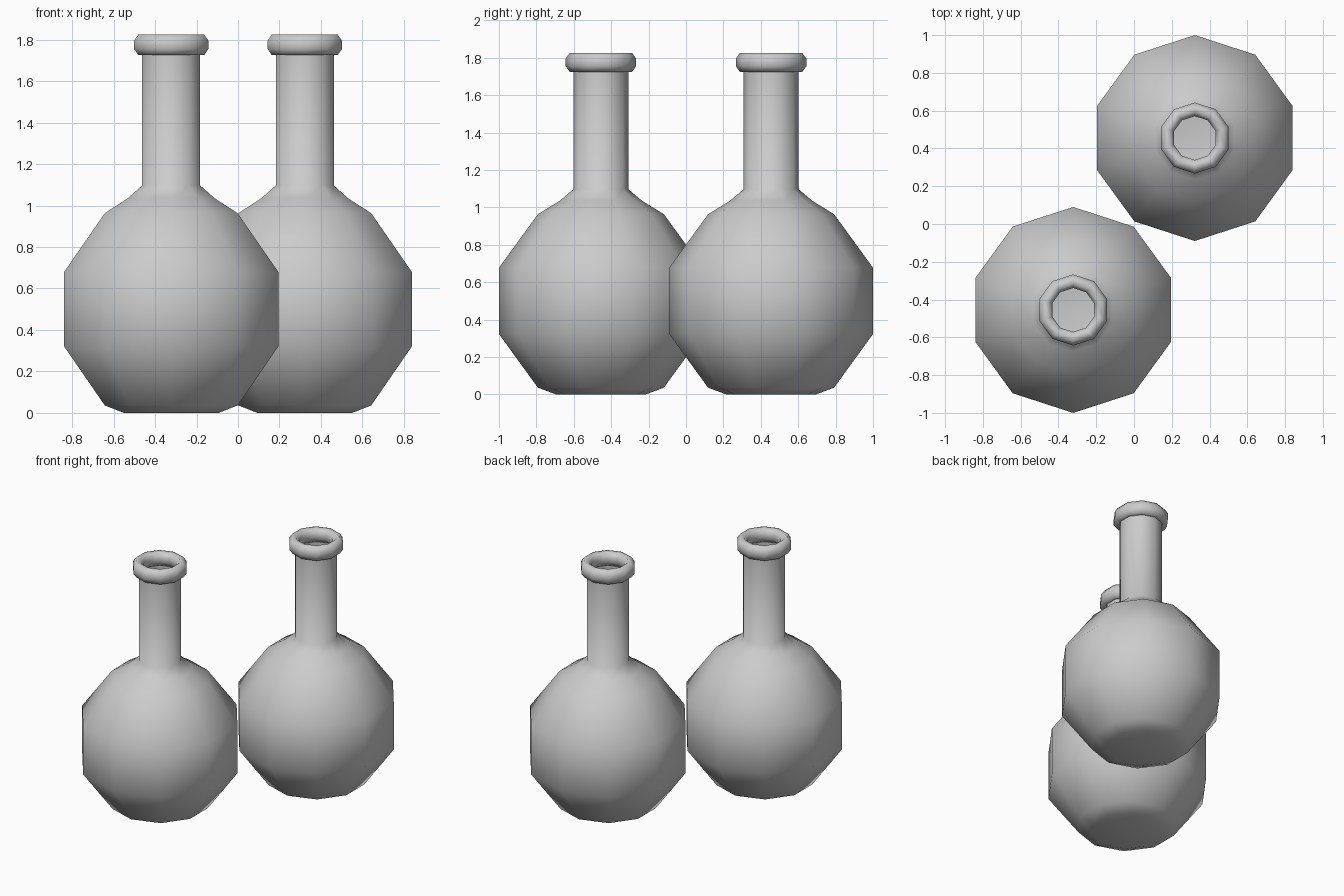
import bpy, bmesh, math

if "Cube" in bpy.data.objects:
    bpy.data.objects.remove(bpy.data.objects["Cube"])

SIDES = 10


def lathe(name, profile, location, closed=False):
    """Spin an (r, z) profile into a ten-sided smooth surface."""
    bm = bmesh.new()
    rings = []
    for r, z in profile:
        angles = [math.pi / 2 + k * math.tau / SIDES for k in range(SIDES)]
        rings.append([bm.verts.new((r * math.cos(a), r * math.sin(a), z)) for a in angles])
    pairs = list(zip(rings, rings[1:]))
    if closed:
        pairs.append((rings[-1], rings[0]))
    else:
        bm.faces.new(rings[0][::-1])  # flat base
    for lower, upper in pairs:
        for k in range(SIDES):
            n = (k + 1) % SIDES
            bm.faces.new((lower[k], lower[n], upper[n], upper[k]))
    for f in bm.faces:
        f.smooth = True
    mesh = bpy.data.meshes.new(name)
    bm.to_mesh(mesh)
    bm.free()
    obj = bpy.data.objects.new(name, mesh)
    obj.location = location
    bpy.context.collection.objects.link(obj)
    return obj


# Round body, shoulder and straight neck, open at the top
body = [(0.24, 0), (0.337, 0.036), (0.545, 0.323), (0.545, 0.677),
        (0.337, 0.963), (0.22, 1.035), (0.147, 1.097), (0.147, 1.775)]

# Octagonal ring section for the lip
s = 1 / math.cos(math.pi / 8)
lip = [(0.152 + 0.036 * s * math.cos(a), 1.775 + 0.05 * s * math.sin(a))
       for a in (math.pi / 8 + i * math.pi / 4 for i in range(8))]

# Two identical flasks, set diagonally
for side, sign in (("front", -1), ("back", 1)):
    place = (sign * 0.322, sign * 0.455, 0)
    lathe(side + "_flask_body", body, place)
    lathe(side + "_flask_lip", lip, place, closed=True)
